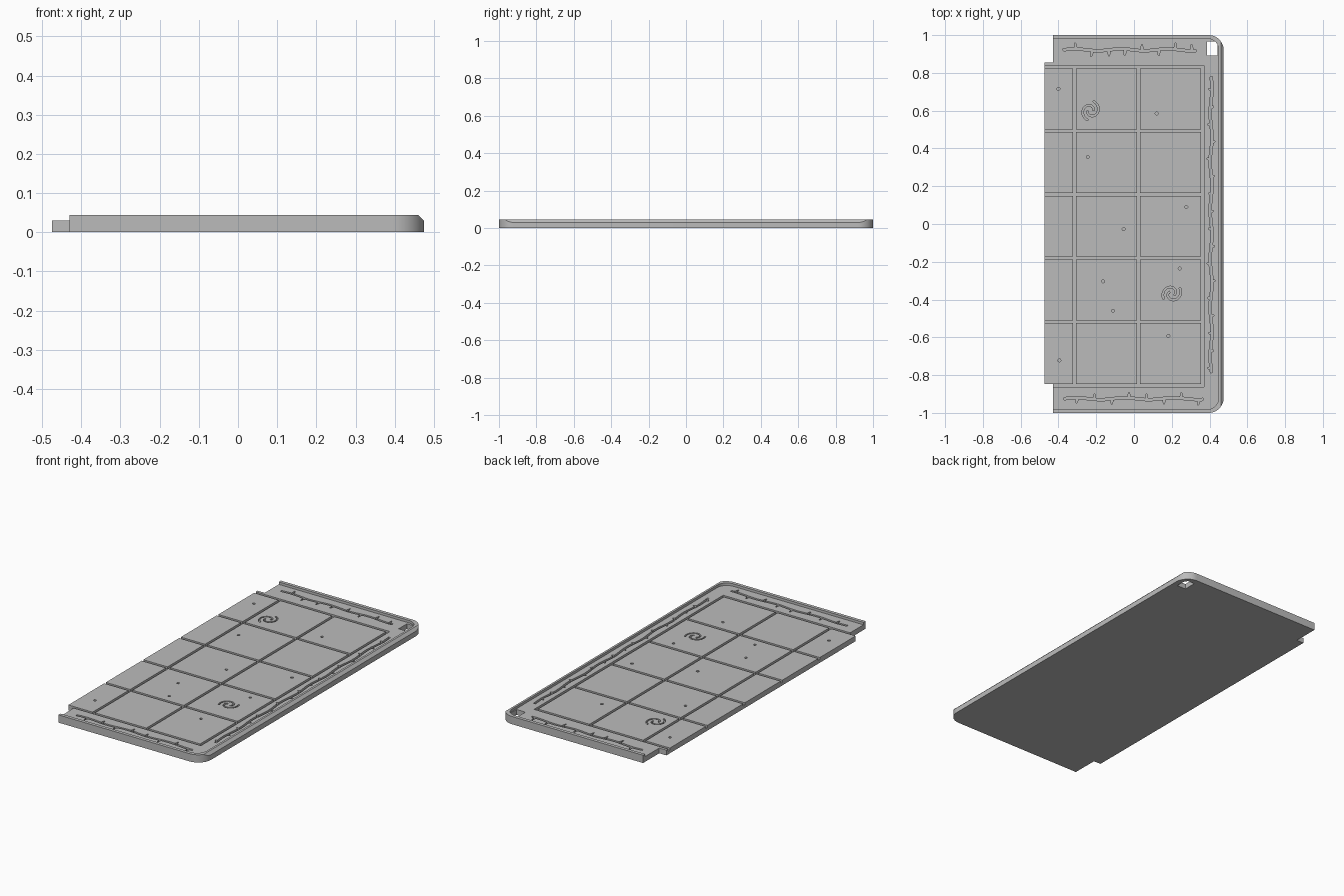
import bpy, bmesh
from math import sin, cos, pi, radians
from mathutils import Vector, Matrix

if "Cube" in bpy.data.objects:
    bpy.data.objects.remove(bpy.data.objects["Cube"])

TOP, DECK, GROOVE = 0.044, 0.03, 0.018   # rim top, deck top, groove floor
HIGH = 0.1


def prisms(name, outlines, z0, z1):
    """One object made of vertical prisms, one for each outline."""
    bm = bmesh.new()
    for pts in outlines:
        face = bm.faces.new([bm.verts.new((p[0], p[1], z0)) for p in pts])
        up = bmesh.ops.extrude_face_region(bm, geom=[face])["geom"]
        bmesh.ops.translate(bm, vec=(0, 0, z1 - z0),
                            verts=[v for v in up if isinstance(v, bmesh.types.BMVert)])
    bmesh.ops.recalc_face_normals(bm, faces=bm.faces)
    return to_object(name, bm)


def to_object(name, bm):
    mesh = bpy.data.meshes.new(name)
    bm.to_mesh(mesh)
    bm.free()
    obj = bpy.data.objects.new(name, mesh)
    bpy.context.collection.objects.link(obj)
    return obj


def rect(x0, x1, y0, y1):
    return [(x0, y0), (x1, y0), (x1, y1), (x0, y1)]


def arc(cx, cy, r, a0, a1, n=16):
    angles = [radians(a0 + (a1 - a0) * i / n) for i in range(n + 1)]
    return [(cx + r * cos(a), cy + r * sin(a)) for a in angles]


def rounded_side(right, half, r):
    """Right-hand edge with two rounded corners, from front to back."""
    c = right - r
    return arc(c, r - half, r, -90, 0) + arc(c, half - r, r, 0, 90)


def ribbon(path, width, thorns=None, size=0.016):
    """Outline of a band along a path, with hooked thorns at some points."""
    thorns = thorns or {}
    path = [Vector(p) for p in path]
    sides = {1: [], -1: []}
    for i, p in enumerate(path):
        t = (path[min(i + 1, len(path) - 1)] - path[max(i - 1, 0)]).normalized()
        n = Vector((-t.y, t.x))
        for s, side in sides.items():
            base = p + n * s * width / 2
            side.append(base)
            if thorns.get(i) == s:
                side += [base + n * s * size + t * 0.002,
                         base + n * s * size + t * 0.007,
                         base + t * 0.014]
    return sides[1] + sides[-1][::-1]


def vine(start, direction, pattern, pitch, size):
    """Wavy stem; each letter of the pattern is a thorn, left or right."""
    start, d = Vector(start), Vector(direction)
    n = Vector((-d.y, d.x))
    path = [start + d * pitch * i / 3 + n * 0.005 * sin(i * 0.75)
            for i in range(3 * len(pattern) + 1)]
    thorns = {3 * k + 2: (1 if c == "L" else -1) for k, c in enumerate(pattern)}
    return ribbon(path, 0.013, thorns, size)


def swirl(cx, cy, turn):
    """Two curling arms."""
    arms = []
    for offset in (0, 180):
        path = []
        for i in range(25):
            q = i / 24 * 2.8
            a = radians(turn + offset - 90 * q)
            r = 0.052 - 0.0135 * q
            path.append((cx + r * cos(a), cy + r * sin(a)))
        arms.append(ribbon(path, 0.009))
    return arms


def carve(target, cutter):
    cutter.hide_render = True
    mod = target.modifiers.new(cutter.name, "BOOLEAN")
    mod.operation, mod.solver, mod.object = "DIFFERENCE", "EXACT", cutter
    bpy.context.view_layer.objects.active = target
    bpy.ops.object.modifier_apply(modifier=mod.name)
    bpy.data.objects.remove(cutter)


# Board slab with the joining tab on its right-hand (-x) side
tab = [(-0.43, 0.855), (-0.475, 0.855), (-0.475, -0.848), (-0.43, -0.848)]
board = prisms("game_board", [[(-0.43, -1)] + rounded_side(0.475, 1, 0.08)
                              + [(-0.43, 1)] + tab], 0, TOP)

# Sunken deck that leaves a raised rim on three sides
carve(board, prisms("deck_recess", [[(-0.6, -0.981)] + rounded_side(0.448, 0.981, 0.06)
                                    + [(-0.6, 0.981)]], DECK, HIGH))

# Bevel along the outer long edge
bm = bmesh.new()
bmesh.ops.create_cube(bm, size=1, matrix=Matrix.Translation((0.5029, 0, 0.0719))
                      @ Matrix.Rotation(radians(45), 4, "Y")
                      @ Matrix.Diagonal((0.1, 2.2, 0.1, 1)))
carve(board, to_object("edge_bevel", bm))

# Tile grid grooves
W = 0.0075
columns = [-0.315 + 0.3385 * i for i in range(3)]
rows = [-0.8545 + 0.3371 * i for i in range(6)]
carve(board, prisms("long_grooves", [rect(x - W, x + W, rows[0] - W, rows[-1] + W)
                                     for x in columns], GROOVE, HIGH))
carve(board, prisms("cross_grooves", [rect(-0.6, columns[-1] + W, y - W, y + W)
                                      for y in rows], GROOVE, HIGH))

# Engraved vines, swirls and round pits
engraving = [
    vine((-0.375, 0.922), (1, 0), "LRRRLRLL", 0.088, 0.026),
    vine((-0.37, -0.925), (1, 0), "RLRLLRLR", 0.092, 0.022),
    vine((0.408, 0.78), (0, -1), "RL" * 8 + "R", 0.0922, 0.011),
]
engraving += swirl(-0.23, 0.6, 75) + swirl(0.2, -0.368, 35)
pits = [(-0.4, 0.715), (0.12, 0.585), (-0.245, 0.355), (0.277, 0.09), (-0.055, -0.027),
        (0.242, -0.235), (-0.164, -0.304), (-0.111, -0.46), (0.182, -0.592), (-0.395, -0.722)]
engraving += [arc(x, y, 0.008, 0, 330, 11) for x, y in pits]
carve(board, prisms("engraving", engraving, GROOVE, HIGH))

# Through hole in the rounded back corner
hole = [(0.387, 0.892), (0.443, 0.892), (0.443, 0.95), (0.43, 0.966), (0.387, 0.966)]
carve(board, prisms("corner_hole", [hole], -HIGH, HIGH))

# Colour and shading
grey = bpy.data.materials.new("plain_grey")
grey.use_nodes = True
grey.diffuse_color = (0.5, 0.5, 0.5, 1)
grey.node_tree.nodes["Principled BSDF"].inputs["Base Color"].default_value = (0.5, 0.5, 0.5, 1)
board.data.materials.clear()
board.data.materials.append(grey)
board.select_set(True)
bpy.context.view_layer.objects.active = board
bpy.ops.object.shade_smooth_by_angle(angle=radians(30))
